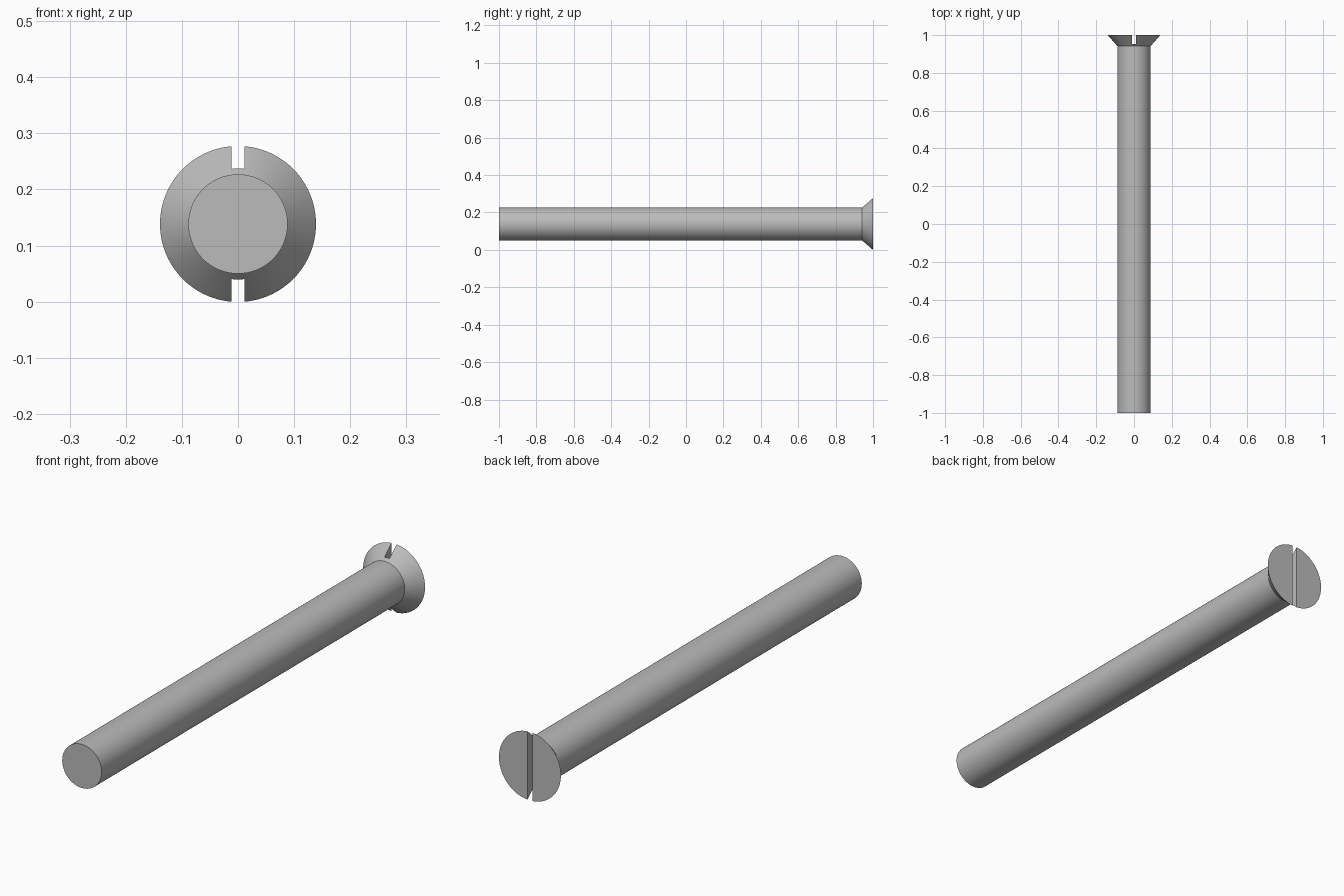
import bpy
import bmesh
import math
from mathutils import Matrix, Vector

SEGMENTS = 96
HEAD_R, SHANK_R = 0.139, 0.0885
HEAD_Y, SLOT_Y = 0.942, 0.954
SLOT_HALF = 0.0115
AXIS_Z = math.sqrt(HEAD_R ** 2 - SLOT_HALF ** 2)

cube = bpy.data.objects.get("Cube")
if cube:
    bpy.data.objects.remove(cube, do_unlink=True)

# Plain steel
steel = bpy.data.materials.new("grey_steel")
steel.use_nodes = True
colour = (0.5, 0.5, 0.5, 1)
steel.diffuse_color = colour
steel.node_tree.nodes["Principled BSDF"].inputs["Base Color"].default_value = colour


def add_object(name, bm):
    bmesh.ops.recalc_face_normals(bm, faces=bm.faces)
    mesh = bpy.data.meshes.new(name)
    bm.to_mesh(mesh)
    bm.free()
    mesh.materials.append(steel)
    obj = bpy.data.objects.new(name, mesh)
    bpy.context.collection.objects.link(obj)
    return obj


# Countersunk screw body: a profile of (radius, y) turned about the long axis
bm = bmesh.new()
profile = [(SHANK_R, -1), (SHANK_R, HEAD_Y), (HEAD_R, 1)]
rings = []
for radius, y in profile:
    angles = [2 * math.pi * i / SEGMENTS for i in range(SEGMENTS)]
    rings.append([bm.verts.new((radius * math.cos(a), y, AXIS_Z + radius * math.sin(a)))
                  for a in angles])
for low, high in zip(rings, rings[1:]):
    for i in range(SEGMENTS):
        j = (i + 1) % SEGMENTS
        bm.faces.new((low[i], low[j], high[j], high[i]))
bm.faces.new(rings[0])
bm.faces.new(rings[-1])
screw = add_object("screw_body", bm)

# Driver slot across the head
bm = bmesh.new()
depth = 0.2
bmesh.ops.create_cube(bm, size=1, matrix=Matrix.LocRotScale(
    Vector((0, SLOT_Y + depth / 2, AXIS_Z)), None, Vector((2 * SLOT_HALF, depth, 1))))
cutter = add_object("slot_cutter", bm)
cutter.hide_render = True

cut = screw.modifiers.new("driver_slot", "BOOLEAN")
cut.operation = "DIFFERENCE"
cut.solver = "EXACT"
cut.object = cutter
bpy.ops.object.select_all(action="DESELECT")
screw.select_set(True)
bpy.context.view_layer.objects.active = screw
bpy.ops.object.modifier_apply(modifier=cut.name)
bpy.data.objects.remove(cutter, do_unlink=True)

bpy.ops.object.shade_smooth_by_angle(angle=math.radians(30))
